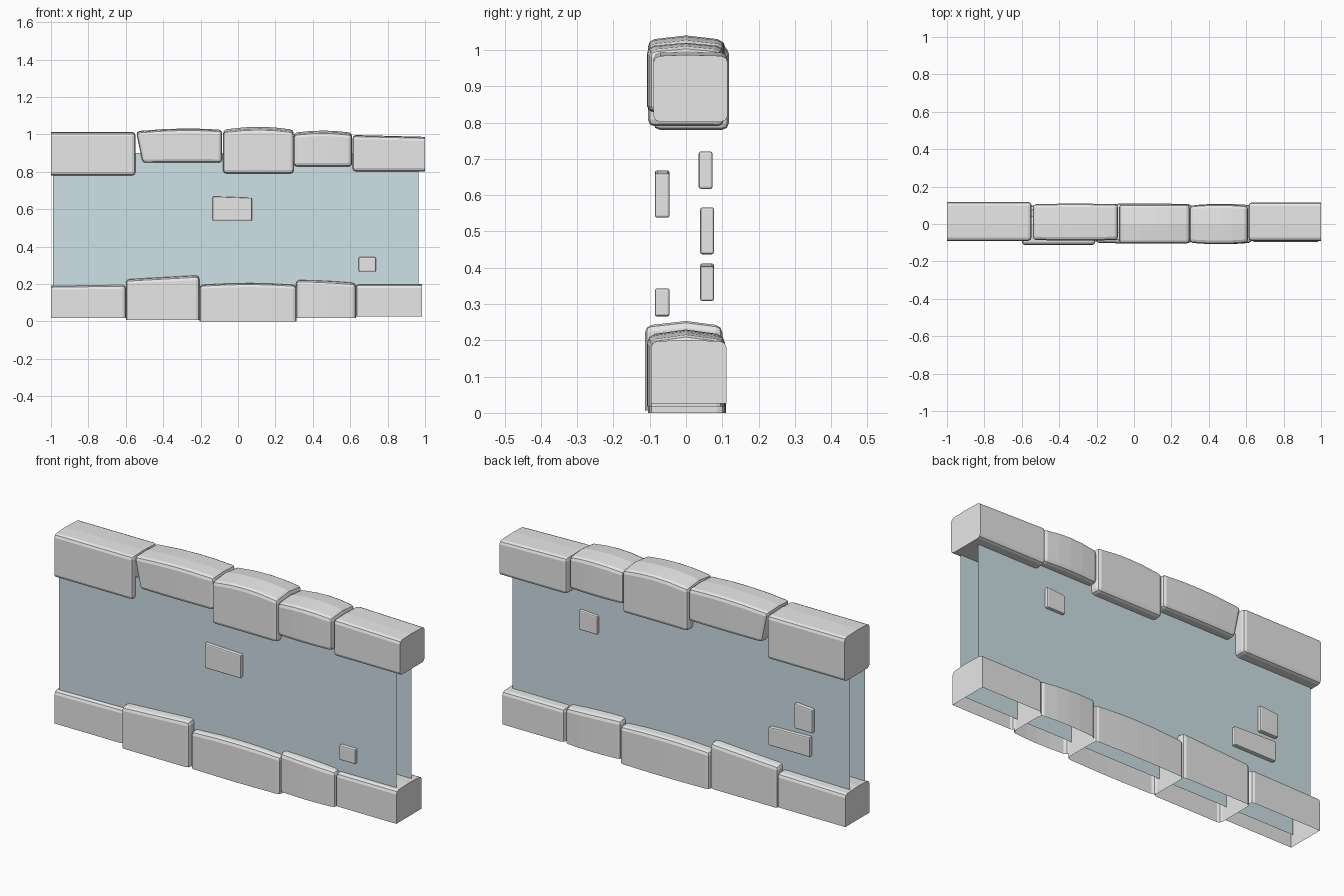
import bpy, bmesh
from mathutils import Vector

if "Cube" in bpy.data.objects:
    bpy.data.objects.remove(bpy.data.objects["Cube"])


def material(name, col):
    m = bpy.data.materials.new(name)
    m.diffuse_color = (*col, 1)
    m.use_nodes = True
    m.node_tree.nodes["Principled BSDF"].inputs["Base Color"].default_value = m.diffuse_color
    return m


STONE = material("pale stone", (0.8, 0.8, 0.8))
PLASTER = material("blue grey plaster", (0.61, 0.75, 0.8))


def finish(bm, name, mat):
    me = bpy.data.meshes.new(name)
    bm.to_mesh(me)
    bm.free()
    me.materials.append(mat)
    ob = bpy.data.objects.new(name, me)
    bpy.context.collection.objects.link(ob)
    return ob


def block(name, x, y, z, bevel=0.018, tilt=0.0, crown=0.0, ridge=0.0, bulge=0.0,
          shear=0.0, open_bottom=False, flat_end=0):
    """Chamfered stone whose top can tilt, crown along x and ridge along y."""
    lo, hi = Vector((x[0], y[0], z[0])), Vector((x[1], y[1], z[1]))
    mid, half = (lo + hi) / 2, (hi - lo) / 2
    bm = bmesh.new()
    bmesh.ops.create_cube(bm, size=2)
    for v in bm.verts:
        v.co = Vector([m + c * h for m, c, h in zip(mid, v.co, half)])
    if open_bottom:
        bm.normal_update()
        bmesh.ops.delete(bm, geom=[f for f in bm.faces if f.normal.z < -0.9],
                         context='FACES_ONLY')
    end_x = x[1] if flat_end > 0 else x[0]
    edges = [e for e in bm.edges if not e.is_boundary and not
             (flat_end and all(abs(v.co.x - end_x) < 1e-5 for v in e.verts))]
    bmesh.ops.bevel(bm, geom=edges, offset=bevel, segments=2, profile=0.5,
                    affect='EDGES')
    cuts = []
    if crown or bulge:
        cuts += [((mid.x + k * half.x, 0, 0), (1, 0, 0)) for k in (-0.4, 0.05, 0.45)]
    if ridge:
        cuts.append(((0, 0, 0), (0, 1, 0)))
    for co, no in cuts:
        bmesh.ops.bisect_plane(bm, geom=bm.verts[:] + bm.edges[:] + bm.faces[:],
                               plane_co=co, plane_no=no)
    for v in bm.verts:
        u = (v.co.x - mid.x) / half.x
        w = (v.co.y - mid.y) / half.y
        t = (v.co.z - lo.z) / (hi.z - lo.z)
        arch = 1 - u * u
        v.co.z += t * (tilt * u + crown * arch + ridge * (1 - abs(w)))
        v.co.y += bulge * arch * w
        v.co.x += shear * (1 - t) * max(-u, 0)
    bmesh.ops.recalc_face_normals(bm, faces=bm.faces[:])
    return finish(bm, name, STONE)


# Coping stones along the top
block("coping_stone_1", (-1, -0.548), (-0.09, 0.118), (0.78, 1.008), ridge=0.005, flat_end=-1)
block("coping_stone_2", (-0.545, -0.085), (-0.085, 0.105), (0.848, 1.015), crown=0.01,
      tilt=0.004, ridge=0.006, bulge=0.004, shear=0.035)
block("coping_stone_3", (-0.08, 0.298), (-0.105, 0.105), (0.79, 1.012), crown=0.016, ridge=0.012)
block("coping_stone_4", (0.297, 0.61), (-0.1, 0.097), (0.828, 0.998), crown=0.012,
      ridge=0.01, bulge=0.008)
block("coping_stone_5", (0.612, 1), (-0.09, 0.115), (0.802, 0.988), tilt=-0.005, ridge=0.004,
      flat_end=1)

# Footing stones, hollow underneath
foot = dict(open_bottom=True)
block("footing_stone_1", (-1, -0.6), (-0.09, 0.11), (0.018, 0.19), tilt=0.003, ridge=0.006,
      flat_end=-1, **foot)
block("footing_stone_2", (-0.6, -0.207), (-0.113, 0.1), (0.006, 0.23), tilt=0.011,
      ridge=0.014, **foot)
block("footing_stone_3", (-0.205, 0.312), (-0.1, 0.105), (0, 0.192), crown=0.01,
      ridge=0.006, bulge=0.005, **foot)
block("footing_stone_4", (0.31, 0.63), (-0.1, 0.1), (0.018, 0.208), tilt=-0.008, crown=0.003,
      ridge=0.014, bulge=0.008, **foot)
block("footing_stone_5", (0.63, 0.985), (-0.097, 0.112), (0.026, 0.197), ridge=0.004,
      flat_end=1, **foot)

# Single-sided plaster panels, front and back
for name, y, s in (("front_panel", -0.067, 1), ("back_panel", 0.057, -1)):
    bm = bmesh.new()
    pts = [(-0.99, 0.07), (0.965, 0.07), (0.965, 0.9), (-0.99, 0.9)][::s]
    bm.faces.new([bm.verts.new((px, y, pz)) for px, pz in pts])
    finish(bm, name, PLASTER)

# Small stones showing through the plaster
for i, (x, y, z, tilt) in enumerate((
        ((-0.135, 0.075), (-0.086, -0.045), (0.538, 0.664), -0.004),
        ((0.645, 0.737), (-0.086, -0.045), (0.266, 0.343), 0),
        ((0.465, 0.57), (0.035, 0.073), (0.617, 0.717), 0.004),
        ((-0.785, -0.68), (0.039, 0.077), (0.437, 0.563), 0.004),
        ((-0.77, -0.53), (0.039, 0.077), (0.308, 0.408), -0.004))):
    block(f"exposed_stone_{i + 1}", x, y, z, bevel=0.006, tilt=tilt)
